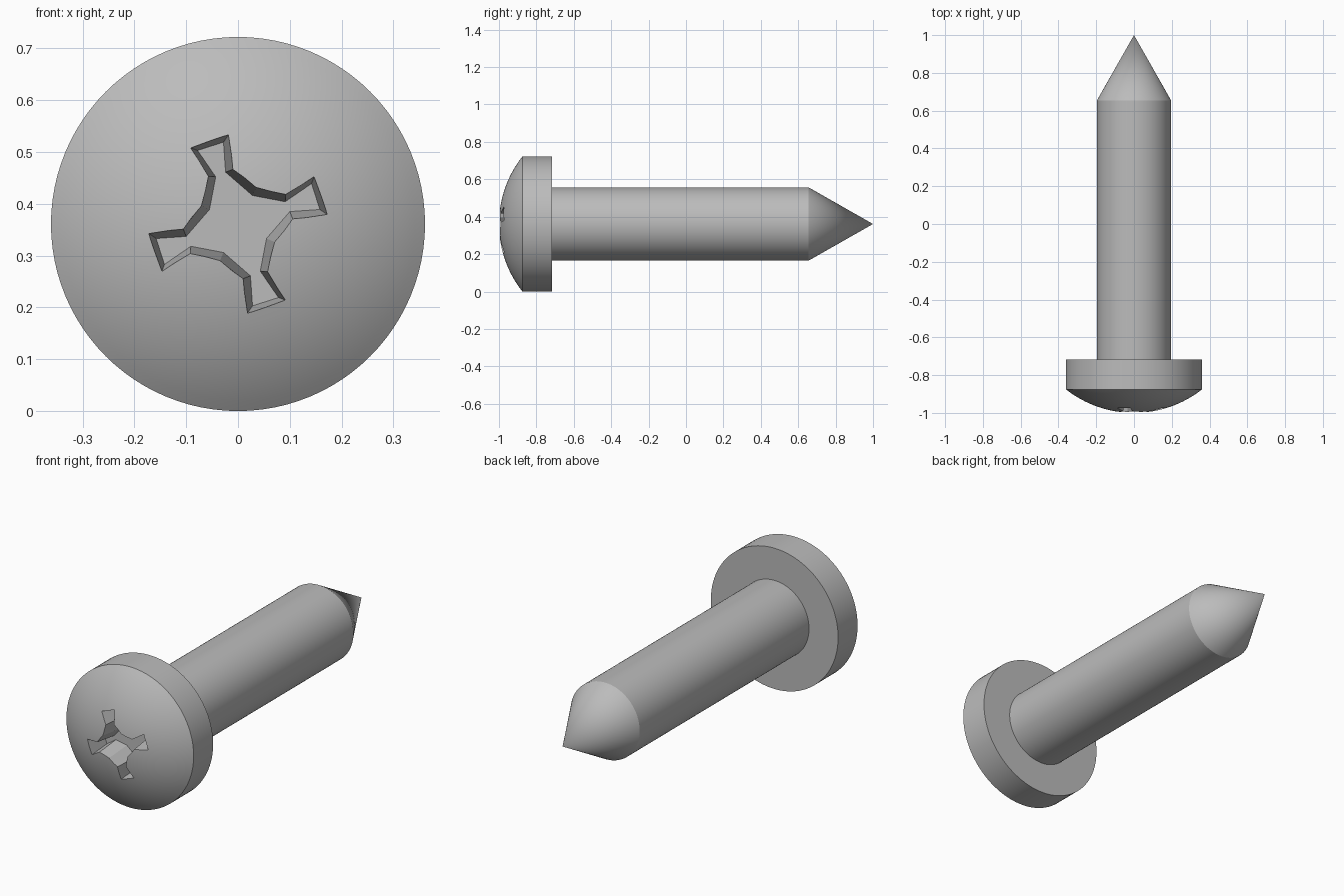
import bpy, bmesh, math
from mathutils import Vector, Matrix

cube = bpy.data.objects.get("Cube")
if cube:
    bpy.data.objects.remove(cube, do_unlink=True)

HEAD_R, SHAFT_R = 0.361, 0.196
AXIS_Z = HEAD_R
SEGMENTS = 96

steel = bpy.data.materials.new("grey steel")
steel.use_nodes = True
grey = (0.5, 0.5, 0.5, 1)
steel.diffuse_color = grey
steel.node_tree.nodes["Principled BSDF"].inputs["Base Color"].default_value = grey


def finish(name, bm):
    bmesh.ops.recalc_face_normals(bm, faces=bm.faces)
    mesh = bpy.data.meshes.new(name)
    bm.to_mesh(mesh)
    bm.free()
    obj = bpy.data.objects.new(name, mesh)
    bpy.context.collection.objects.link(obj)
    mesh.materials.append(steel)
    obj.location.z = AXIS_Z
    return obj


def lathe(name, profile):
    """Revolve (radius, y) points about the y axis."""
    bm = bmesh.new()
    verts = [bm.verts.new((r, y, 0)) for r, y in profile]
    edges = [bm.edges.new(pair) for pair in zip(verts, verts[1:])]
    bmesh.ops.spin(bm, geom=verts + edges, cent=(0, 0, 0), axis=(0, 1, 0),
                   angle=math.tau, steps=SEGMENTS, use_merge=True)
    bmesh.ops.remove_doubles(bm, verts=bm.verts, dist=1e-5)
    return finish(name, bm)


def smooth(obj):
    bpy.ops.object.select_all(action="DESELECT")
    obj.select_set(True)
    bpy.context.view_layer.objects.active = obj
    bpy.ops.object.shade_smooth_by_angle(angle=math.radians(25))


# Domed pan head
rise = 0.125
dome_r = (HEAD_R ** 2 + rise ** 2) / (2 * rise)
sweep = math.asin(HEAD_R / dome_r)
dome = []
for i in range(17):
    a = sweep * i / 16
    dome.append((dome_r * math.sin(a), -1 + dome_r * (1 - math.cos(a))))
head = lathe("head", dome + [(HEAD_R, -0.717), (0, -0.717)])

# Shaft with conical point
shaft = lathe("shaft", [(0, -0.73), (SHAFT_R, -0.73), (SHAFT_R, 0.655), (0, 1)])

# Tapered cross recess: one quarter of the rim and of the floor, turned four times
rim = [(-0.092, 0.147), (-0.018, 0.173), (-0.011, 0.105), (0.034, 0.069), (0.092, 0.056)]
floor = [(-0.078, 0.142), (-0.028, 0.158), (-0.024, 0.1), (0.028, 0.055), (0.091, 0.043)]
FLOOR_Y, RIM_Y = -0.86, -0.98
bm = bmesh.new()
bottom, top = [], []
for k in range(4):
    turn = Matrix.Rotation(-k * math.pi / 2, 2)
    for outer, inner in zip(rim, floor):
        o, n = turn @ Vector(outer), turn @ Vector(inner)
        e = o + (o - n)
        bottom.append(bm.verts.new((n.x, FLOOR_Y, n.y)))
        top.append(bm.verts.new((e.x, 2 * RIM_Y - FLOOR_Y, e.y)))
bm.faces.new(bottom)
bm.faces.new(top)
count = len(top)
for i in range(count):
    j = (i + 1) % count
    bm.faces.new((bottom[i], bottom[j], top[j], top[i]))
cutter = finish("recess_cutter", bm)
cutter.hide_render = True

cut = head.modifiers.new("cross recess", "BOOLEAN")
cut.operation = "DIFFERENCE"
cut.solver = "EXACT"
cut.object = cutter
bpy.context.view_layer.objects.active = head
bpy.ops.object.modifier_apply(modifier=cut.name)
bpy.data.objects.remove(cutter, do_unlink=True)

smooth(head)
smooth(shaft)
